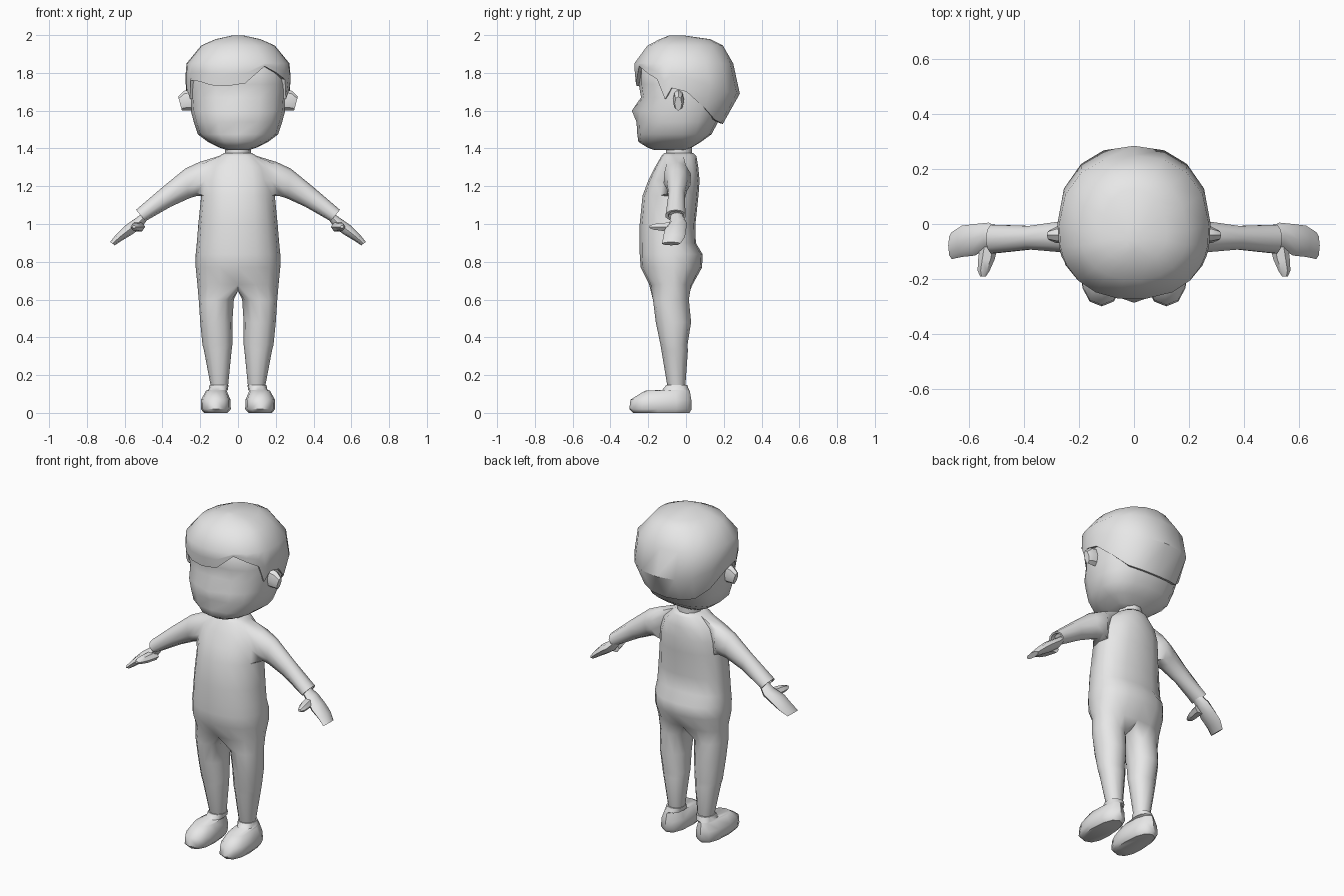
import bpy, bmesh, math
from mathutils import Vector

if "Cube" in bpy.data.objects:
    bpy.data.objects.remove(bpy.data.objects["Cube"])

grey = bpy.data.materials.new("plain_grey")
grey.diffuse_color = (0.8, 0.8, 0.8, 1)
grey.use_nodes = True
grey.node_tree.nodes["Principled BSDF"].inputs["Base Color"].default_value = grey.diffuse_color


def spow(v, p):
    return math.copysign(abs(v) ** p, v)


def even(n, start=0.0):
    return [start + 360 / n * k for k in range(n)]


def flat_point(a, z, rx, yf, yb, ym, p=1.0, cx=0.0, s=1):
    """Point on a horizontal rounded section with its own front and back depth."""
    c, q = spow(math.cos(math.radians(a)), p), spow(math.sin(math.radians(a)), p)
    return Vector((s * (cx + rx * c), ym + q * ((yb - ym) if q > 0 else (ym - yf)), z))


def limb_ring(s, n, xt, zt, xb, zb, y0, y1):
    """Upright section from a top and a bottom point plus a depth range."""
    top, bot = Vector((s * xt, 0, zt)), Vector((s * xb, 0, zb))
    out = []
    for a in even(n, -90):
        r = math.radians(a)
        out.append((top + bot) / 2 + (top - bot) / 2 * math.sin(r)
                   + Vector((0, (y0 + y1) / 2 + (y1 - y0) / 2 * math.cos(r), 0)))
    return out


def add_ring(bm, pts):
    return [bm.verts.new(p) for p in pts]


def bridge(bm, a, b):
    n = len(a)
    for k in range(n):
        bm.faces.new((a[k], a[(k + 1) % n], b[(k + 1) % n], b[k]))


def extend(bm, loop, rings, cap=True):
    for pts in rings:
        new = add_ring(bm, pts)
        bridge(bm, loop, new)
        loop = new
    if cap:
        bm.faces.new(loop)
    return loop


def finish(name, bm, angle=50):
    bmesh.ops.recalc_face_normals(bm, faces=bm.faces[:])
    me = bpy.data.meshes.new(name)
    bm.to_mesh(me)
    bm.free()
    me.materials.append(grey)
    ob = bpy.data.objects.new(name, me)
    bpy.context.collection.objects.link(ob)
    bpy.ops.object.select_all(action='DESELECT')
    ob.select_set(True)
    bpy.context.view_layer.objects.active = ob
    bpy.ops.object.shade_smooth_by_angle(angle=math.radians(angle))
    return ob


def loft(name, rings, angle=50):
    bm = bmesh.new()
    first = add_ring(bm, rings[0])
    bm.faces.new(first)
    extend(bm, first, rings[1:])
    return finish(name, bm, angle)


# body: torso rings (z, half width, front y, back y), then arms and legs grown from it
torso = [(1.375, .075, -.115, .04), (1.36, .10, -.13, .055), (1.30, .165, -.165, .065),
         (1.23, .188, -.20, .072), (1.15, .195, -.23, .066), (1.0, .21, -.245, .05),
         (.90, .218, -.245, .052), (.84, .224, -.245, .088), (.77, .224, -.24, .085),
         (.68, .215, -.195, .035)]
arm = [(.205, 1.328, .22, 1.148, -.12, .03), (.28, 1.293, .26, 1.135, -.105, .012),
       (.40, 1.195, .355, 1.092, -.095, -.005), (.54, 1.075, .49, 1.015, -.11, 0),
       (.533, 1.068, .496, 1.022, -.095, -.012), (.51, 1.075, .475, 1.04, -.09, -.015)]
leg = [(.60, .022, .208, -.175, .015), (.48, .03, .20, -.16, .027),
       (.36, .03, .188, -.135, .008), (.33, .034, .18, -.13, .01),
       (.15, .052, .146, -.10, -.003), (.12, .06, .14, -.09, -.01)]
bm = bmesh.new()
R = [add_ring(bm, [flat_point(a, z, rx, f, b, -.065, .88) for a in even(16)])
     for z, rx, f, b in torso]
bm.faces.new(R[0])
for i in range(len(R) - 1):
    for k in range(16):
        # leave the shoulder openings free
        if not (1 <= i <= 3 and k in (15, 0, 7, 8)):
            j = (k + 1) % 16
            bm.faces.new((R[i][k], R[i][j], R[i + 1][j], R[i + 1][k]))
low = R[-1]
crotch = [bm.verts.new((0, y, .645)) for y in (-.02, -.08, -.14)]
for s, mid, back, front in ((1, 0, 1, 15), (-1, 8, 7, 9)):
    hole = ([R[4][mid]] + [R[i][back] for i in (4, 3, 2, 1)] + [R[1][mid]]
            + [R[i][front] for i in (1, 2, 3, 4)])
    extend(bm, hole, [limb_ring(s, 10, *r) for r in arm])
    half = [low[(12 + s * k) % 16] for k in range(9)]
    extend(bm, half + crotch,
           [[flat_point(a, z, (xo - xi) / 2, f, b, (f + b) / 2, .95, (xi + xo) / 2, s)
             for a in even(12, -120)] for z, xi, xo, f, b in leg])
finish("body_suit", bm)

# neck
loft("neck", [[flat_point(a, z, .068, -.11, .035, -.04) for a in even(10)]
              for z in (1.36, 1.43)])

# head with a small nose point
skin = [(1.392, .06, -.17, .0), (1.405, .10, -.205, .03), (1.435, .16, -.252, .08),
        (1.475, .213, -.258, .135), (1.54, .234, -.262, .17), (1.60, .25, -.262, .20),
        (1.67, .255, -.238, .23), (1.74, .26, -.25, .25), (1.84, .25, -.25, .21),
        (1.93, .16, -.17, .14)]
rings = [[flat_point(a, z, rx, f, b, -.02, .82) for a in even(16)] for z, rx, f, b in skin]
rings[5][12].y -= .025
loft("head", rings)

# hair: surface sections and a hairline height for each direction
cap = [(1.50, .225, -.25, .175), (1.53, .238, -.25, .195), (1.66, .268, -.255, .27),
       (1.72, .278, -.262, .30), (1.765, .28, -.27, .29), (1.85, .273, -.275, .25)]
hairline = [(-168, 1.72), (-160, 1.66), (-152, 1.76), (-135, 1.755), (-118, 1.735),
            (-100, 1.73), (-84, 1.745), (-62, 1.835), (-45, 1.80), (-29, 1.765),
            (-20, 1.66), (-11, 1.72), (3, 1.70), (25, 1.61), (48, 1.55), (69, 1.535),
            (90, 1.53), (111, 1.535), (132, 1.55), (155, 1.61), (177, 1.70)]


def hair_point(a, z, shrink=1.0):
    for lo, hi in zip(cap, cap[1:]):
        if z <= hi[0] + 1e-6:
            t = (z - lo[0]) / (hi[0] - lo[0])
            rx, f, b = (lo[i] + t * (hi[i] - lo[i]) for i in (1, 2, 3))
            return flat_point(a, z, rx * shrink, f * shrink, b * shrink, -.02, .88)


rings = [[hair_point(a, z + .004, .9) for a, z in hairline]]
for t in (0, .5, 1):
    rings.append([hair_point(a, z + t * (1.85 - z)) for a, z in hairline])
for z, rx, f, b in ((1.945, .195, -.205, .195), (1.978, .12, -.14, .13), (1.998, .03, -.09, -.01)):
    rings.append([flat_point(a, z, rx, f, b, -.04, .95) for a, _ in hairline])
bm = bmesh.new()
extend(bm, add_ring(bm, rings[0]), rings[1:])
finish("hair", bm, 40)

shoe = [(0, .055, .18, -.28, .018), (.02, .038, .197, -.30, .03), (.07, .04, .195, -.294, .028),
        (.117, .06, .17, -.218, .02), (.122, .054, .156, -.125, .016), (.148, .05, .15, -.105, .006)]
hand = [(.50, 1.06, .475, 1.03, -.08, -.015), (.55, 1.025, .51, .982, -.088, .005),
        (.60, .99, .56, .945, -.115, 0), (.645, .945, .61, .915, -.12, -.006),
        (.677, .905, .652, .887, -.128, -.03)]
ear = [(.24, 1.715, .235, 1.60, -.07, -.01), (.285, 1.705, .28, 1.60, -.07, -.01),
       (.317, 1.675, .297, 1.60, -.06, -.022)]
thumb = [(-.06, .525, .034), (-.13, .538, .03), (-.17, .548, .022), (-.192, .55, .01)]
for s, side in ((1, "left"), (-1, "right")):
    # shoe
    loft(side + "_shoe",
         [[flat_point(a, z, (xo - xi) / 2, f, b, -.15 if z < .119 else -.05, .85, (xi + xo) / 2, s)
           for a in even(12)] for z, xi, xo, f, b in shoe])
    # hand and thumb
    loft(side + "_hand", [limb_ring(s, 8, *r) for r in hand])
    loft(side + "_thumb",
         [[Vector((s * (x + r * math.cos(math.radians(a))), y,
                   .985 + .8 * r * math.sin(math.radians(a)))) for a in even(6)]
          for y, x, r in thumb])
    # ear
    loft(side + "_ear", [limb_ring(s, 8, *r) for r in ear], 35)
